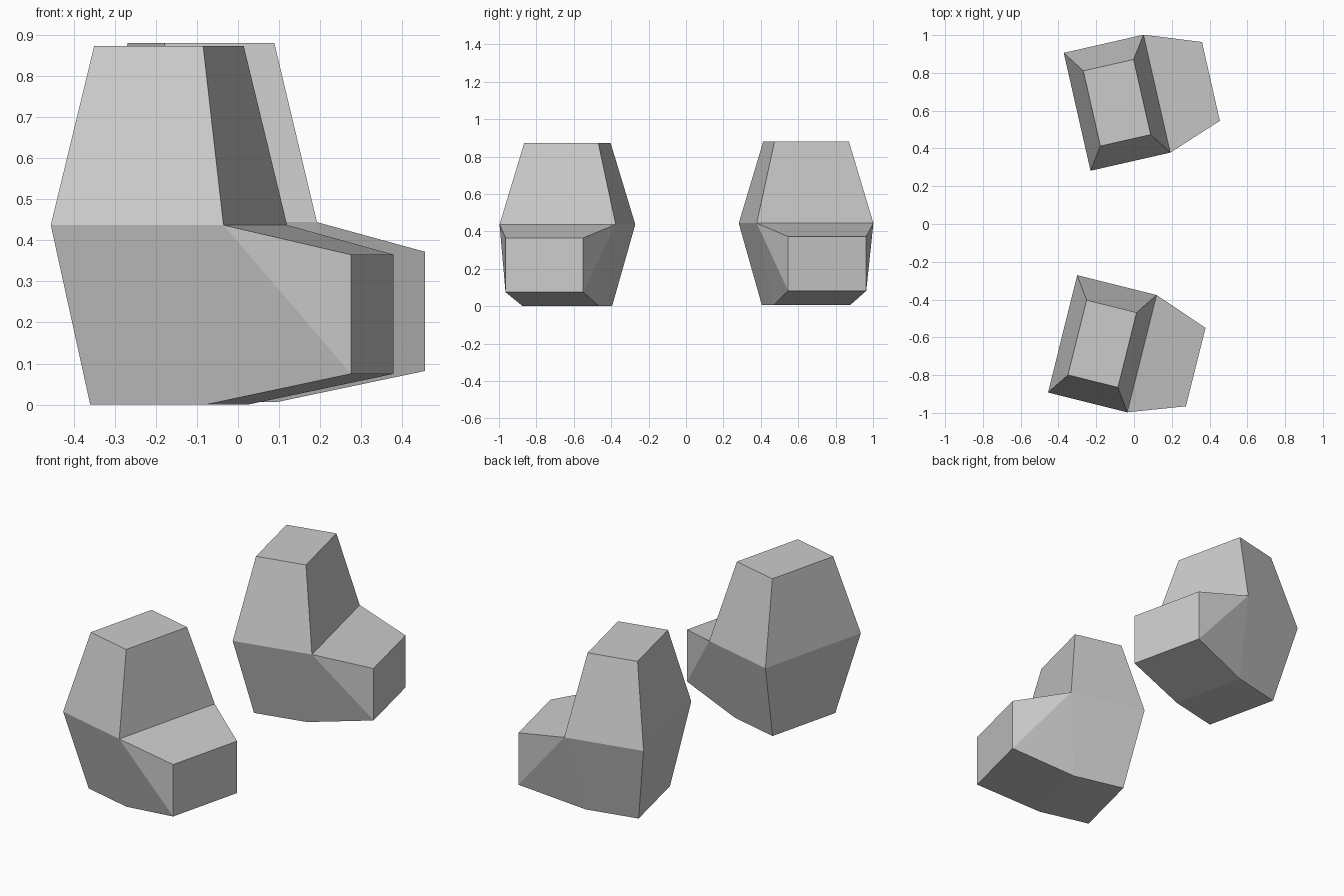
import bpy, bmesh, math

cube = bpy.data.objects.get("Cube")
if cube:
    bpy.data.objects.remove(cube, do_unlink=True)

grey = bpy.data.materials.new("light grey")
grey.use_nodes = True
colour = (0.6, 0.6, 0.6, 1.0)
grey.diffuse_color = colour
grey.node_tree.nodes["Principled BSDF"].inputs["Base Color"].default_value = colour


def build_boot(name, location, angle):
    bm = bmesh.new()

    # Ankle body: rectangular rings of (height, half length, half width), toe along +x
    rings = []
    for z, hx, hy in ((0.0, 0.145, 0.21), (0.437, 0.2165, 0.32), (0.873, 0.1365, 0.204)):
        rings.append([bm.verts.new((sx * hx, sy * hy, z))
                      for sx, sy in ((1, -1), (1, 1), (-1, 1), (-1, -1))])
    bottom, middle, top = rings
    bm.faces.new(bottom)
    bm.faces.new(top)
    for low, high in ((bottom, middle), (middle, top)):
        for i in range(4):
            if low is bottom and i == 0:
                continue  # the toe closes this side
            j = (i + 1) % 4
            bm.faces.new((low[i], low[j], high[j], high[i]))

    # Toe block: square nose joined to the open front of the body
    sole = [bm.verts.new((0.51, y, 0.075)) for y in (-0.214, 0.214)]
    cap = [bm.verts.new((0.51, y, 0.365)) for y in (-0.214, 0.214)]
    bm.faces.new((sole[0], sole[1], cap[1], cap[0]))
    bm.faces.new((bottom[0], bottom[1], sole[1], sole[0]))
    bm.faces.new((middle[0], middle[1], cap[1], cap[0]))
    for i in range(2):
        bm.faces.new((middle[i], cap[i], sole[i]))
        bm.faces.new((middle[i], sole[i], bottom[i]))

    bmesh.ops.recalc_face_normals(bm, faces=bm.faces)
    mesh = bpy.data.meshes.new(name)
    bm.to_mesh(mesh)
    bm.free()
    mesh.materials.append(grey)
    boot = bpy.data.objects.new(name, mesh)
    boot.location = location
    boot.rotation_euler.z = math.radians(angle)
    bpy.context.collection.objects.link(boot)


# Pair of boots with toes splayed outward
build_boot("front_boot", (-0.168, -0.634, 0.0), -14)
build_boot("back_boot", (-0.09, 0.642, 0.007), 12.8)
